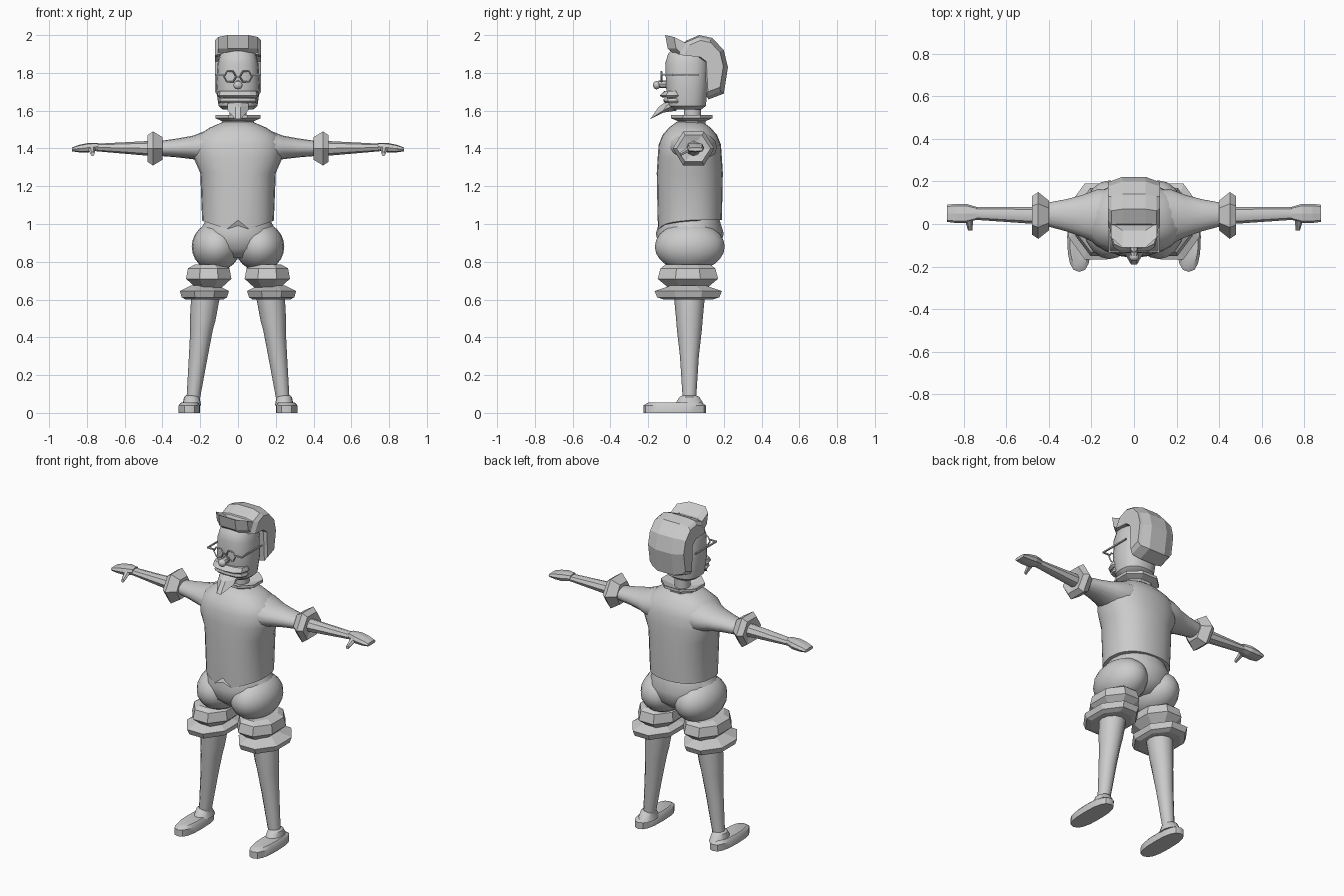
import bpy
import bmesh
from math import cos, sin, pi, radians, copysign
from mathutils import Vector

default_cube = bpy.data.objects.get("Cube")
if default_cube:
    bpy.data.objects.remove(default_cube)

colour = (.6, .6, .6, 1)
grey = bpy.data.materials.new("plain_grey")
grey.use_nodes = True
grey.diffuse_color = colour
grey.node_tree.nodes["Principled BSDF"].inputs["Base Color"].default_value = colour


def finish(name, bm, smooth=False, mirror=False):
    """Turn a bmesh into a named object, optionally smooth and mirrored."""
    bmesh.ops.recalc_face_normals(bm, faces=bm.faces)
    mesh = bpy.data.meshes.new(name)
    bm.to_mesh(mesh)
    bm.free()
    mesh.materials.append(grey)
    obj = bpy.data.objects.new(name, mesh)
    bpy.context.scene.collection.objects.link(obj)
    if mirror:
        obj.modifiers.new("mirror", "MIRROR").use_mirror_merge = False
    if smooth:
        bpy.ops.object.select_all(action="DESELECT")
        obj.select_set(True)
        bpy.context.view_layer.objects.active = obj
        bpy.ops.object.shade_smooth_by_angle(angle=radians(40))


def skin(bm, rings):
    """Bridge successive rings of vertices and cap both ends."""
    for low, high in zip(rings, rings[1:]):
        for i in range(len(low)):
            bm.faces.new((low[i - 1], low[i], high[i], high[i - 1]))
    bm.faces.new(rings[0])
    bm.faces.new(rings[-1])


def loft(name, axis, sides, start, rows, end=None, power=2, turn=0,
         smooth=False, mirror=False, shape=None):
    """Each row is a position on the axis and two radii; the centre runs from start to end."""
    bm = bmesh.new()
    start, end = Vector(start), Vector(end or start)
    first, last = rows[0][0], rows[-1][0]
    outline = []
    for i in range(sides):
        angle = 2 * pi * (i + turn) / sides
        outline.append([copysign(abs(f(angle)) ** (2 / power), f(angle)) for f in (cos, sin)])
    reach = [max(abs(point[k]) for point in outline) for k in (0, 1)]
    rings = []
    for place, *radii in rows:
        centre = start.lerp(end, (place - first) / (last - first))
        ring = []
        for point in outline:
            co = [centre[k] + radii[k] * point[k] / reach[k] for k in (0, 1)]
            co.insert("xyz".index(axis), place)
            ring.append(bm.verts.new(co))
        rings.append(ring)
    skin(bm, rings)
    if shape:
        for vert in rings[0]:
            shape(vert.co)
    finish(name, bm, smooth, mirror)


def slab(name, profile, pivot, stations):
    """Sweep a side profile across x; a station is x, scale and backward shift."""
    bm = bmesh.new()
    pivot = Vector(pivot)
    across = [(-x, scale, back) for x, scale, back in reversed(stations)] + stations
    rings = []
    for x, scale, back in across:
        points = [pivot.lerp(Vector(point), scale) for point in profile]
        rings.append([bm.verts.new((x, p.x + back, p.y)) for p in points])
    skin(bm, rings)
    finish(name, bm)


def ball(name, centre, radii, mirror=False):
    bm = bmesh.new()
    bmesh.ops.create_uvsphere(bm, u_segments=20, v_segments=12, radius=1)
    bmesh.ops.scale(bm, vec=radii, verts=bm.verts)
    bmesh.ops.translate(bm, vec=centre, verts=bm.verts)
    finish(name, bm, True, mirror)


def rod(name, centre, length, axis, mirror=False):
    """A thin square bar along one axis."""
    centre = list(centre)
    middle = centre.pop("xyz".index(axis))
    ends = [(middle + side * length / 2, .004, .004) for side in (-1, 1)]
    loft(name, axis, 4, centre, ends, turn=.5, mirror=mirror)


# Vest with a pointed front hem and a notch at the middle
def pointed_hem(co):
    side = abs(co.x)
    if co.y < 0 and side > .01:
        co.z -= max(0, min(.05, (.2 - side) / 3))


loft("torso", "z", 24, (0, .02), [
    (1.02, .19, .17), (1.27, .2, .175), (1.35, .235, .17), (1.42, .235, .165),
    (1.47, .21, .145), (1.51, .15, .11), (1.54, .08, .07)],
    power=2.3, smooth=True, shape=pointed_hem)

# Sleeves, cuffs, forearms, hands and thumbs
loft("sleeve", "x", 16, (.03, 1.41), [
    (.08, .13, .11), (.17, .13, .087), (.24, .1, .062), (.32, .075, .05), (.41, .055, .04)],
    end=(.045, 1.4), smooth=True, mirror=True)
loft("cuff", "x", 6, (.04, 1.4), [
    (.4, .07, .06), (.45, .11, .09), (.48, .09, .07), (.47, .04, .04)], mirror=True)
loft("forearm", "x", 8, (.04, 1.4), [(.46, .04, .04), (.75, .03, .02)],
     end=(.05, 1.405), smooth=True, mirror=True)
loft("hand", "x", 8, (.05, 1.41), [
    (.74, .03, .02), (.79, .045, .025), (.84, .045, .02), (.88, .04, .01)],
    end=(.05, 1.395), power=3, mirror=True)
loft("thumb", "y", 6, (.775, 1.4), [(.02, .02, .015), (-.03, .01, .01)],
     end=(.77, 1.37), mirror=True)

# Breeches: hips, rounded thighs and two gathered bands at each knee
loft("hips", "z", 20, (0, .02), [
    (.82, .08, .1), (.87, .18, .16), (.95, .21, .18), (1.03, .165, .155)], smooth=True)
ball("thigh", (.115, .02, .88), (.13, .185, .13), mirror=True)
loft("knee_band", "z", 8, (.155, .01), [
    (.66, .065, .1), (.71, .12, .16), (.765, .11, .145), (.785, .075, .12)],
    turn=.5, mirror=True)
loft("knee_ruffle", "z", 8, (.178, .012), [
    (.6, .1, .13), (.612, .12, .165), (.645, .13, .178), (.675, .07, .09)],
    turn=.5, mirror=True)

# Stockinged legs and shoes
loft("lower_leg", "z", 12, (.24, .018), [
    (.05, .034, .034), (.3, .05, .05), (.44, .06, .066), (.49, .068, .07), (.63, .077, .083)],
    end=(.17, .018), smooth=True, mirror=True)
loft("shoe_foot", "z", 16, (.257, -.06), [
    (0, .057, .165), (.04, .057, .165), (.055, .045, .14)],
    power=2.6, smooth=True, mirror=True)
loft("shoe_heel", "z", 16, (.245, .018), [
    (.04, .05, .08), (.085, .04, .052), (.092, .03, .035)], smooth=True, mirror=True)

# Neck and flared collar
loft("neck", "z", 10, (0, .035), [(1.5, .045, .045), (1.64, .045, .045)], smooth=True)
loft("collar", "z", 8, (0, .03), [
    (1.525, .08, .07), (1.545, .085, .075), (1.56, .12, .11), (1.577, .12, .11),
    (1.55, .055, .055)], turn=.5)

# Head with protruding lips
loft("head", "z", 18, (0, .005), [
    (1.605, .08, .075), (1.625, .103, .1), (1.72, .117, .11), (1.85, .108, .115),
    (1.9, .095, .1), (1.94, .06, .065)], power=2.4, smooth=True)
loft("upper_lip", "z", 12, (0, -.06), [
    (1.67, .1, .065), (1.68, .11, .08), (1.705, .105, .055)], power=2.6)
loft("lower_lip", "z", 12, (0, -.06), [
    (1.64, .1, .05), (1.65, .106, .06), (1.665, .1, .057)], power=2.6)

# Round-tipped nose
loft("nose_bridge", "y", 8, (0, 1.74), [(-.09, .02, .022), (-.15, .018, .018)], smooth=True)
ball("nose_tip", (0, -.155, 1.735), (.024, .02, .022))

# Six-sided spectacles with bridge and temples
for label, side in (("left", 1), ("right", -1)):
    bpy.ops.mesh.primitive_torus_add(
        major_segments=6, minor_segments=4, major_radius=.032, minor_radius=.005,
        location=(side * .042, -.13, 1.78), rotation=(pi / 2, 0, 0))
    rim = bpy.context.object
    rim.name = label + "_spectacle_rim"
    rim.data.materials.append(grey)
rod("spectacle_bridge", (0, -.13, 1.78), .03, "x")
rod("spectacle_hinge", (.095, -.13, 1.79), .05, "x", mirror=True)
rod("spectacle_temple", (.116, -.03, 1.79), .2, "y", mirror=True)

# Pointed beard
slab("beard", [(-.05, 1.6), (-.05, 1.64), (-.11, 1.645), (-.145, 1.62), (-.19, 1.555), (-.12, 1.59)],
     (-.09, 1.632), [(.014, 1, 0), (.055, .4, .01)])

# Swept-back hair and upturned forelock
slab("hair", [(.12, 1.66), (.2, 1.69), (.222, 1.83), (.2, 1.92), (.14, 1.985), (.07, 2),
              (0, 1.97), (-.04, 1.9), (.07, 1.89), (.11, 1.86)],
     (.1, 1.86), [(.055, 1, 0), (.105, .92, -.01), (.122, .8, 0)])
slab("forelock", [(.06, 1.97), (-.03, 1.96), (-.11, 2), (-.097, 1.93), (-.06, 1.895), (.06, 1.89)],
     (0, 1.93), [(.055, 1, 0), (.107, .85, .03)])
